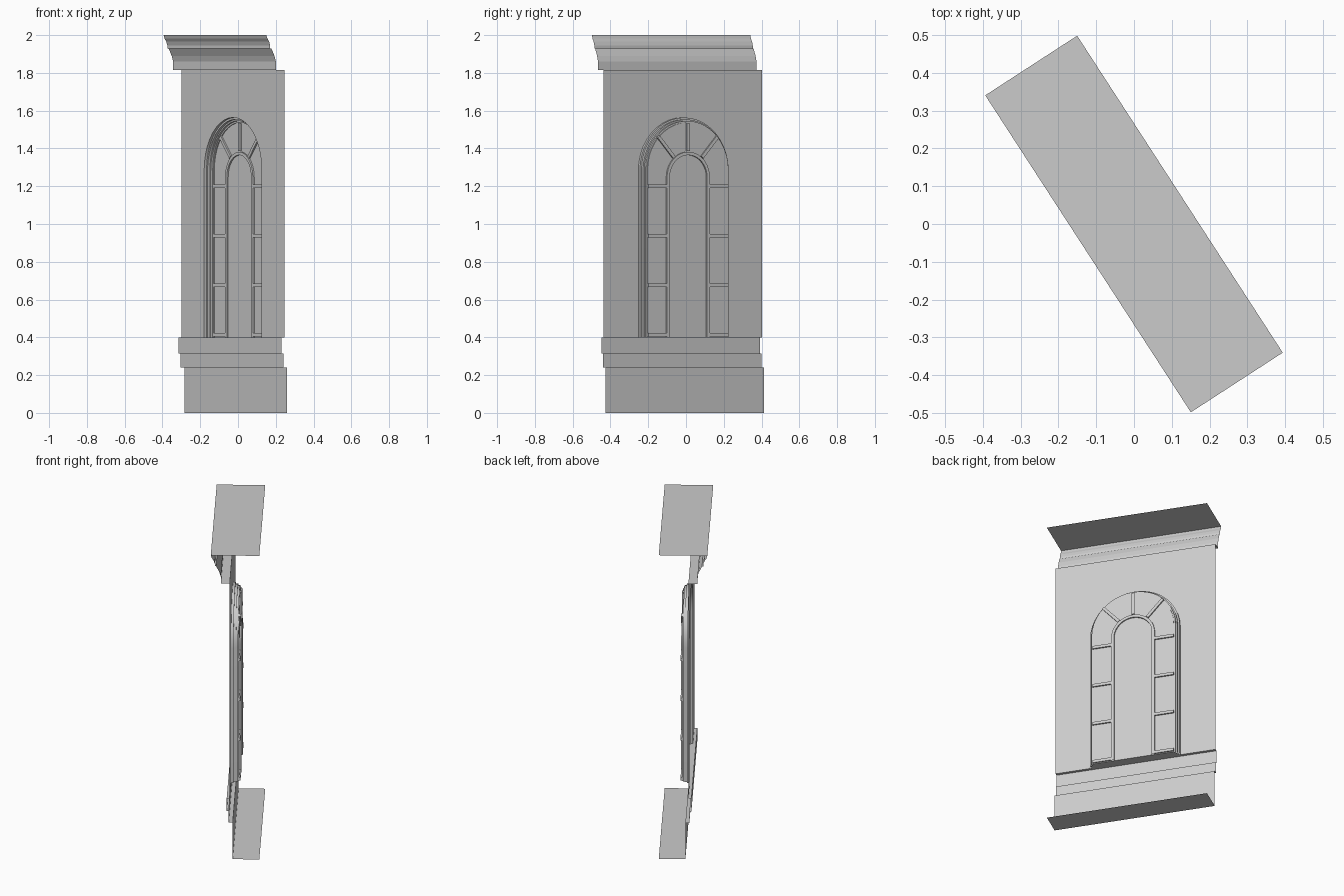
import bpy
import bmesh
from math import pi, sin, cos, atan2, radians
from mathutils import Matrix

cube = bpy.data.objects.get("Cube")
if cube:
    bpy.data.objects.remove(cube)

HALF_LEN = 0.5            # half the length of the wall bay
WALL = -0.032             # depth of the wall plane
SILL = 0.40
SPRING = 1.284
TURN = Matrix.Rotation(atan2(-0.84, 0.545), 4, "Z")

stone = bpy.data.materials.new("pale_grey_stone")
stone.use_nodes = True
grey = (0.6, 0.6, 0.6, 1)
stone.diffuse_color = grey
stone.node_tree.nodes["Principled BSDF"].inputs["Base Color"].default_value = grey


def finish(bm, name, smooth=False):
    """Turn the mesh into its diagonal placing and make an object of it."""
    bm.transform(TURN)
    mesh = bpy.data.meshes.new(name)
    bm.to_mesh(mesh)
    bm.free()
    mesh.materials.append(stone)
    obj = bpy.data.objects.new(name, mesh)
    bpy.context.collection.objects.link(obj)
    if smooth:
        bpy.ops.object.select_all(action="DESELECT")
        obj.select_set(True)
        bpy.context.view_layer.objects.active = obj
        bpy.ops.object.shade_smooth_by_angle(angle=radians(25))
    return obj


def extrude_profile(name, profile):
    """Sheet made by running a (depth, height) profile along the wall."""
    bm = bmesh.new()
    rows = [[bm.verts.new((x, y, z)) for x in (-HALF_LEN, HALF_LEN)] for y, z in profile]
    for a, b in zip(rows, rows[1:]):
        bm.faces.new((a[0], a[1], b[1], b[0]))
    return finish(bm, name)


def arch(half, depth, spring=SPRING, steps=20):
    """Round-headed outline from the right foot over to the left foot."""
    arc = [(half * cos(pi * i / steps), depth, spring + half * sin(pi * i / steps))
           for i in range(steps + 1)]
    return [(half, depth, SILL)] + arc + [(-half, depth, SILL)]


def loft_arches(name, sections, spring=SPRING):
    """Moulding joining arches of the given (half width, depth)."""
    bm = bmesh.new()
    rings = [[bm.verts.new(p) for p in arch(h, d, spring)] for h, d in sections]
    for a, b in zip(rings, rings[1:]):
        for i in range(len(a) - 1):
            bm.faces.new((a[i], a[i + 1], b[i + 1], b[i]))
    return finish(bm, name, True)


def flat_face(name, points):
    bm = bmesh.new()
    bm.faces.new([bm.verts.new(p) for p in points])
    bm.normal_update()
    for face in bm.faces:
        if face.normal.y > 0:
            face.normal_flip()
    bmesh.ops.triangulate(bm, faces=bm.faces[:])
    return finish(bm, name)


def bar(name, centre, length, angle=0):
    """Glazing bar centred on the glass, turned in the window plane."""
    bm = bmesh.new()
    bmesh.ops.create_cube(bm, size=1)
    bm.transform(Matrix.Translation(centre) @ Matrix.Rotation(-angle, 4, "Y")
                 @ Matrix.Diagonal((length, 0.018, 0.018, 1)))
    return finish(bm, name)


# Stepped plinth with its underside
extrude_profile("plinth", [(0.145, 0), (-0.014, 0), (-0.014, 0.24), (-0.038, 0.24),
                           (-0.038, 0.315), (-0.050, 0.315), (-0.050, SILL), (WALL, SILL)])

# Cornice with soffit, cove, fillet and flat top
extrude_profile("cornice", [(WALL, 1.815), (-0.085, 1.815), (-0.085, 1.86), (-0.094, 1.89),
                            (-0.113, 1.928), (-0.121, 1.93), (-0.121, 1.944),
                            (-0.128, 1.965), (-0.139, 1.982), (-0.145, 2.0), (0.145, 2.0)])

# Wall sheet with the arched opening
flat_face("wall", [(-HALF_LEN, WALL, SILL), (-HALF_LEN, WALL, 1.815),
                   (HALF_LEN, WALL, 1.815), (HALF_LEN, WALL, SILL)] + arch(0.28, WALL))

# Stepped reveal and window frame
GLASS = WALL + 0.047
loft_arches("window_reveal", [(0.28, WALL), (0.28, WALL + 0.015), (0.27, WALL + 0.015),
                              (0.27, WALL + 0.03), (0.262, WALL + 0.03),
                              (0.262, WALL + 0.042), (0.253, WALL + 0.042), (0.253, GLASS)])

# Window sill
bm = bmesh.new()
bm.faces.new([bm.verts.new(p) for p in ((-0.28, WALL, SILL), (0.28, WALL, SILL),
                                        (0.253, GLASS, SILL), (-0.253, GLASS, SILL))])
finish(bm, "window_sill")

# Filled window surface
flat_face("window_panes", arch(0.253, GLASS))

# Inner arch moulding, closed in section
INNER = 1.247
loft_arches("inner_arch", [(0.135, GLASS - 0.009), (0.118, GLASS - 0.009),
                           (0.118, GLASS + 0.009), (0.135, GLASS + 0.009),
                           (0.135, GLASS - 0.009)], INNER)

# Horizontal bars in both side lights
for side, label in ((1, "left"), (-1, "right")):
    for i in range(4):
        bar(f"{label}_bar_{i + 1}", (side * 0.194, GLASS, 0.413 + 0.262 * i), 0.118)

# Radiating bars in the fanlight
for i in range(3):
    a = pi / 2 + (i - 1) * radians(42)
    bar(f"fan_bar_{i + 1}", (0.205 * cos(a), GLASS, 1.255 + 0.205 * sin(a)), 0.145, a)
